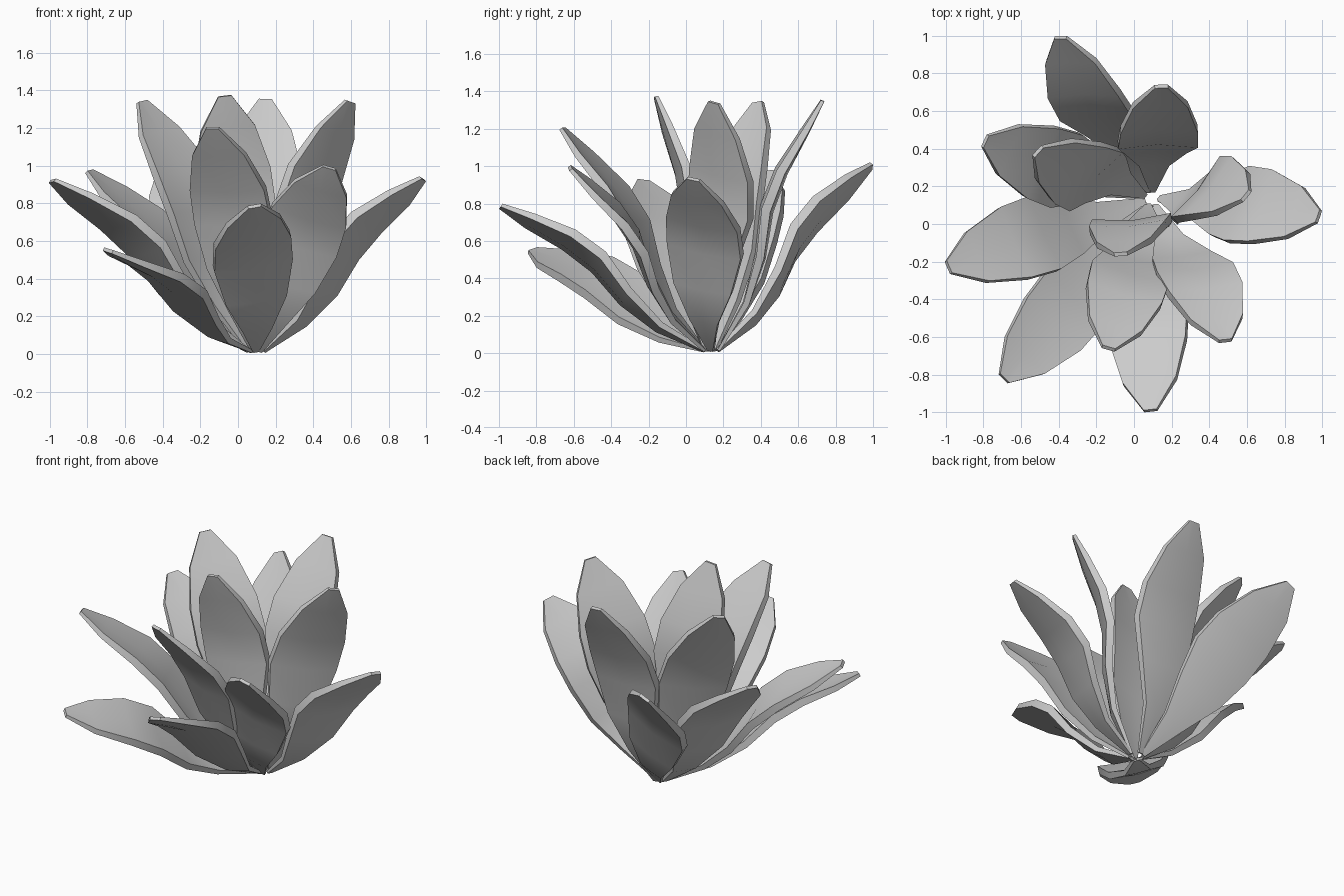
import bpy, bmesh, math
from mathutils import Vector

cube = bpy.data.objects.get("Cube")
if cube:
    bpy.data.objects.remove(cube)

grey = bpy.data.materials.new("light grey")
grey.use_nodes = True
COLOUR = (0.6, 0.6, 0.6, 1)
grey.diffuse_color = COLOUR
grey.node_tree.nodes["Principled BSDF"].inputs["Base Color"].default_value = COLOUR

CENTRE = Vector((0.095, 0.135, 0.015))
# Along the petal: position, half width, inward bend, half thickness
ROWS = [(0, 0.015, 0, 0.008), (0.2, 0.08, -0.04, 0.016), (0.38, 0.165, -0.015, 0.022),
        (0.55, 0.212, 0.05, 0.025), (0.7, 0.205, 0.056, 0.024), (0.87, 0.145, 0.022, 0.018),
        (1, 0.035, 0, 0.01)]
CUP = 0.5


def petal(name, tip, facing=None, roll=0):
    """Slab petal from the centre to its tip; facing is its outward heading, roll lifts one edge."""
    tip = Vector(tip)
    out = Vector((tip.x - CENTRE.x, tip.y - CENTRE.y, 0)).normalized()
    base = CENTRE + out * 0.04
    axis = tip - base
    along = axis.normalized()
    if facing is not None:
        a = math.radians(facing)
        out = Vector((math.cos(a), math.sin(a), 0))
    side = Vector((-out.y, out.x, 0))
    side = (side - along * side.dot(along)).normalized()
    inward = along.cross(side)
    if inward.dot(out) > 0:
        inward = -inward
    r = math.radians(roll)
    side, normal = (side * math.cos(r) + inward * math.sin(r),
                    inward * math.cos(r) - side * math.sin(r))

    # Closed cross-sections: inner face left to right, then outer face back
    bm = bmesh.new()
    rings = []
    for t, w, bend, thick in ROWS:
        spine = base + axis * t + normal * bend
        ring = [(c, s) for s, cs in ((1, (-1, 0, 1)), (-1, (1, 0, -1))) for c in cs]
        rings.append([bm.verts.new(spine + side * w * c
                                   + normal * (s * thick + CUP * w * w * (c * c - 0.5)))
                      for c, s in ring])
    n = len(rings[0])
    for r0, r1 in zip(rings, rings[1:]):
        for i in range(n):
            j = (i + 1) % n
            bm.faces.new((r0[i], r0[j], r1[j], r1[i]))
    bm.faces.new(rings[0])
    bm.faces.new(rings[-1])
    bmesh.ops.recalc_face_normals(bm, faces=bm.faces)
    mesh = bpy.data.meshes.new(name)
    bm.to_mesh(mesh)
    bm.free()
    mesh.materials.append(grey)
    obj = bpy.data.objects.new(name, mesh)
    bpy.context.collection.objects.link(obj)
    bpy.ops.object.select_all(action='DESELECT')
    obj.select_set(True)
    bpy.context.view_layer.objects.active = obj
    bpy.ops.object.shade_smooth_by_angle(angle=math.radians(35))


# Inner, upright petals
petal("inner_petal_front", (-0.07, -0.16, 1.37), -84)
petal("inner_petal_back", (0.145, 0.73, 1.35), 92)
petal("inner_petal_left", (0.595, 0.15, 1.34), -42)
petal("inner_petal_right", (-0.51, 0.385, 1.34), 134)

# Middle petals
petal("middle_petal_front", (-0.135, -0.66, 1.2))
petal("middle_petal_front_left", (0.485, -0.62, 0.99), None, -26)
petal("middle_petal_back_right", (-0.39, 0.99, 1.0), None, -36)
petal("middle_petal_right", (-0.79, 0.44, 0.97), None, -8)

# Outer, spreading petals
petal("outer_petal_front", (0.088, -0.99, 0.785), None, 12)
petal("outer_petal_left", (0.98, 0.04, 0.93), None, -17)
petal("outer_petal_right", (-0.985, -0.23, 0.92), None, 8)
petal("outer_petal_front_right", (-0.69, -0.82, 0.55), None, -14)
